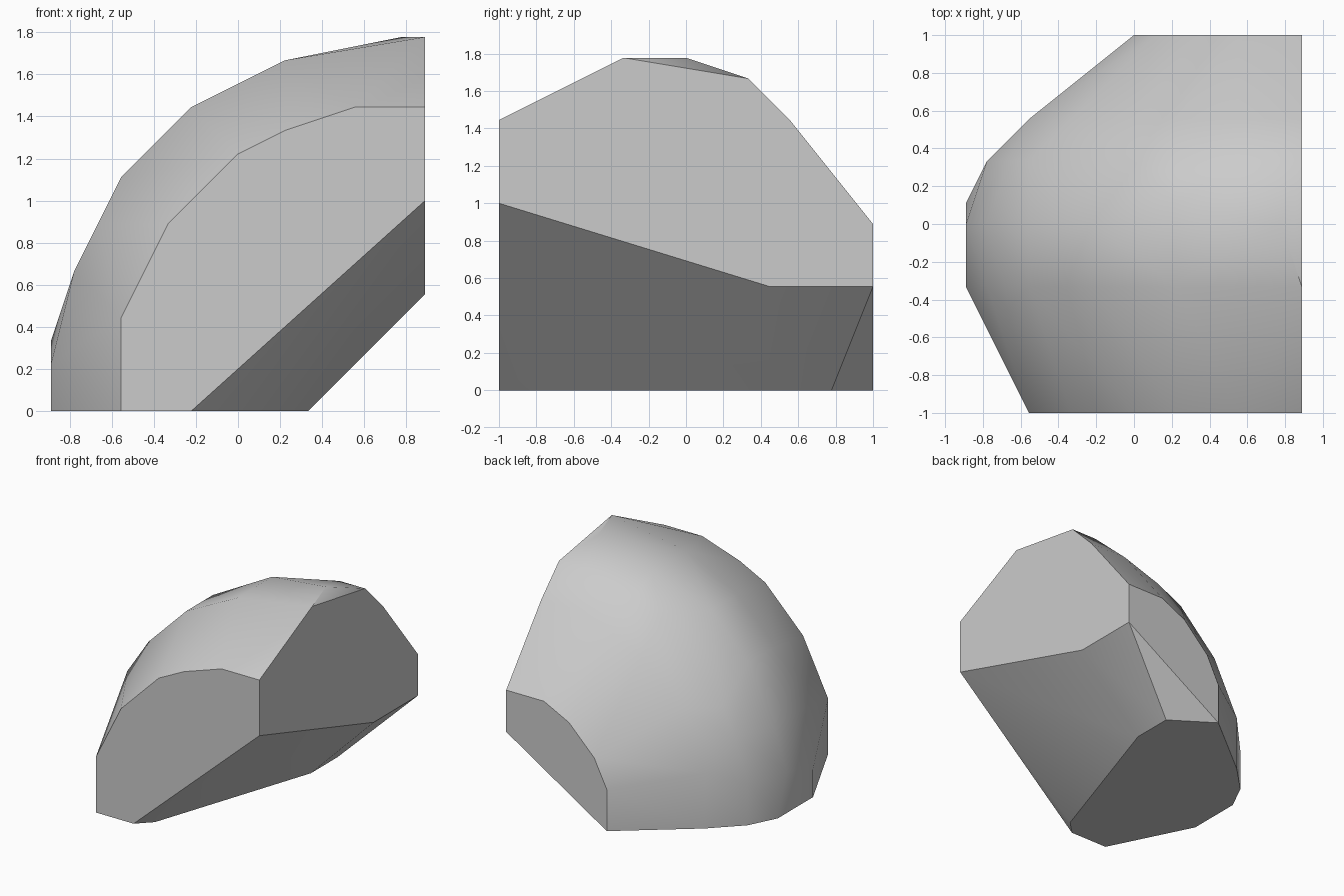
import bpy, bmesh, math

UNIT = 1 / 9  # the shape sits on a lattice of ninths

if "Cube" in bpy.data.objects:
    bpy.data.objects.remove(bpy.data.objects["Cube"], do_unlink=True)


def flat_material(name, value):
    mat = bpy.data.materials.new(name)
    mat.use_nodes = True
    colour = (value, value, value, 1)
    mat.diffuse_color = colour
    mat.node_tree.nodes["Principled BSDF"].inputs["Base Color"].default_value = colour
    return mat


def arc(y, limit):
    """Quarter ring of lattice points around the axis x = 8, z = 0."""
    reach = math.isqrt(int(limit))
    points = [(8 - reach, y, 0)]
    for u in range(reach + 1):
        height = math.sqrt(limit - u * u) - 0.1
        if height >= 0:
            points.append((8 - u, y, math.floor(height)))
    return points


# Domed outside: end faces and shoulder
points = arc(-9, 187.4) + arc(3, 236) + arc(5, 187.4) + arc(9, 76)

# Crest of the dome
points += [(x, -3, z) for x, z in
           [(8, 16), (2, 15), (-2, 13), (-5, 10), (-7, 6), (-8, 2), (-8, 0)]]
points += [(x, 0, z) for x, z in
           [(7, 16), (2, 15), (-2, 13), (-5, 10), (-7, 6), (-8, 3)]]
points += [(2, 1, 15), (-8, 1, 0), (-6, -4, 8)]

# Sloping underside
points += [(8, -9, 9), (-2, -9, 0), (-1, -8, 0), (8, 4, 5),
           (3, 4, 0), (3, 7, 0), (8, 9, 5)]

# Wrap the points in one solid shell
bm = bmesh.new()
for p in sorted(set(points)):
    bm.verts.new([c * UNIT for c in p])
hull = bmesh.ops.convex_hull(bm, input=bm.verts[:])
loose = [v for v in bm.verts if not v.link_faces]
bmesh.ops.delete(bm, geom=loose, context="VERTS")
bmesh.ops.dissolve_limit(bm, angle_limit=math.radians(0.5),
                         verts=bm.verts[:], edges=bm.edges[:])
bmesh.ops.recalc_face_normals(bm, faces=bm.faces[:])

mesh = bpy.data.meshes.new("rock_chunk")
bm.to_mesh(mesh)
bm.free()
mesh.materials.append(flat_material("stone grey", 0.6))
rock = bpy.data.objects.new("rock_chunk", mesh)
bpy.context.collection.objects.link(rock)

# Soft dome with crisp cut faces
bpy.context.view_layer.objects.active = rock
rock.select_set(True)
bpy.ops.object.shade_smooth_by_angle(angle=math.radians(30))
